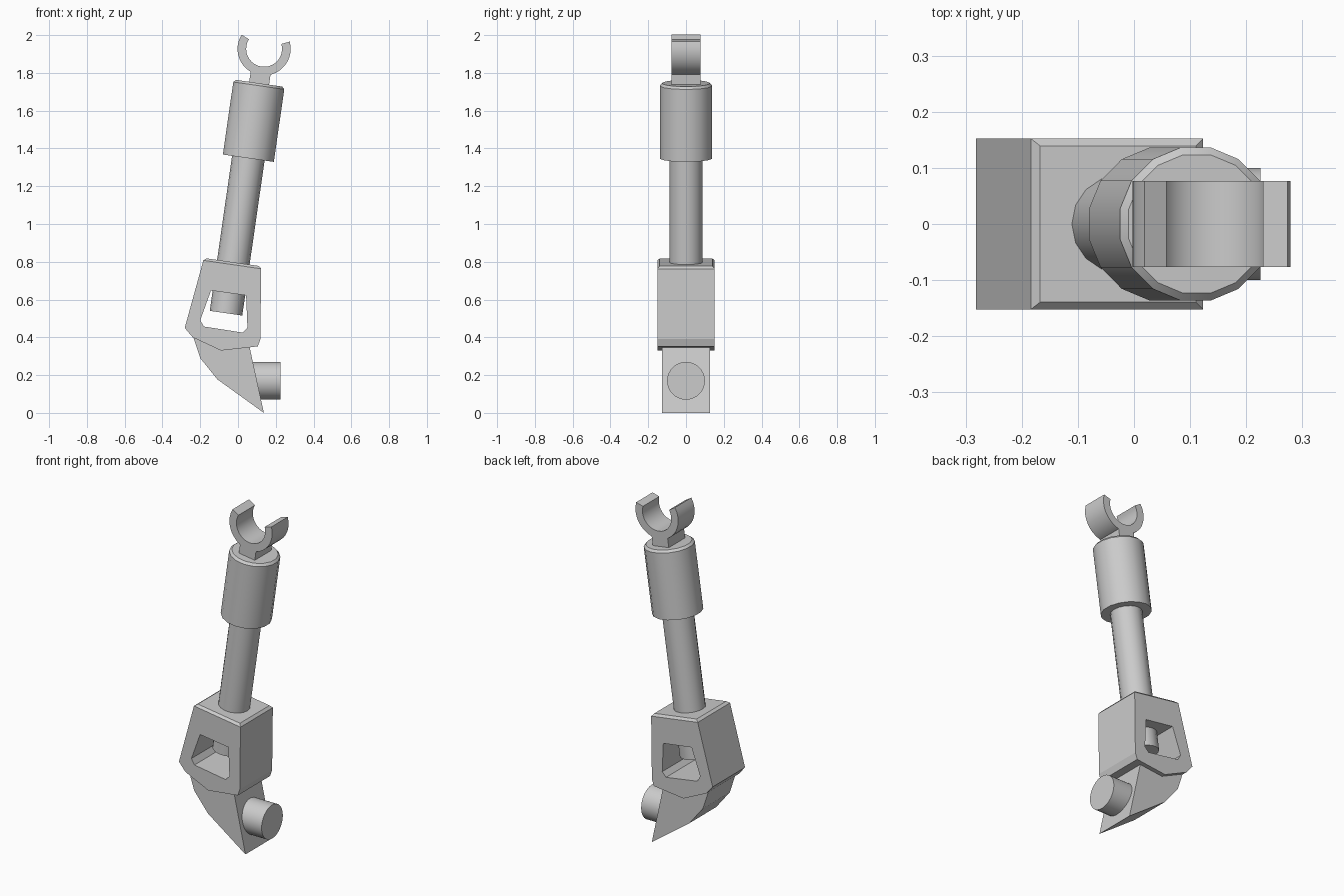
import bpy, bmesh
from math import radians, sin, cos, pi
from mathutils import Matrix

if "Cube" in bpy.data.objects:
    bpy.data.objects.remove(bpy.data.objects["Cube"])

# Leaning axis of the shaft: origin on the top of the head block
LEAN = Matrix.Translation((-0.025, 0, 0.795)) @ Matrix.Rotation(radians(8.2), 4, 'Y')


def finish(name, bm, matrix=None, smooth=False):
    bmesh.ops.recalc_face_normals(bm, faces=bm.faces)
    if matrix:
        bm.transform(matrix)
    mesh = bpy.data.meshes.new(name)
    bm.to_mesh(mesh)
    bm.free()
    ob = bpy.data.objects.new(name, mesh)
    bpy.context.collection.objects.link(ob)
    if smooth:
        bpy.ops.object.select_all(action='DESELECT')
        ob.select_set(True)
        bpy.context.view_layer.objects.active = ob
        bpy.ops.object.shade_smooth_by_angle(angle=radians(30))
    return ob


def bevel_top(bm, amount):
    # Chamfer the rim of the uppermost face
    bm.faces.ensure_lookup_table()
    bm.normal_update()
    top = max(bm.faces, key=lambda f: f.calc_center_median().z)
    bmesh.ops.bevel(bm, geom=list(top.edges), offset=amount, segments=1,
                    affect='EDGES', profile=0.5)


def extrude_profile(name, points, half, matrix=None, smooth=False, bevel=0):
    # Extrude an x/z outline symmetrically along y
    bm = bmesh.new()
    face = bm.faces.new([bm.verts.new((x, -half, z)) for x, z in points])
    ext = bmesh.ops.extrude_face_region(bm, geom=[face])['geom']
    verts = [g for g in ext if isinstance(g, bmesh.types.BMVert)]
    bmesh.ops.translate(bm, verts=verts, vec=(0, 2 * half, 0))
    bmesh.ops.recalc_face_normals(bm, faces=bm.faces)
    if bevel:
        bevel_top(bm, bevel)
    return finish(name, bm, matrix, smooth)


def cylinder(name, radius, z0, z1, sides, matrix, turn=0, bevel=0):
    bm = bmesh.new()
    bmesh.ops.create_cone(bm, cap_ends=True, segments=sides, radius1=radius,
                          radius2=radius, depth=z1 - z0,
                          matrix=Matrix.Translation((0, 0, (z0 + z1) / 2))
                          @ Matrix.Rotation(turn, 4, 'Z'))
    if bevel:
        bevel_top(bm, bevel)
    return finish(name, bm, matrix, True)


# Head block with a window cut through it
block = extrude_profile("head_block", [
    (-0.18, 0.82), (0.123, 0.776), (0.118, 0.39), (0.105, 0.352),
    (-0.09, 0.33), (-0.24, 0.40), (-0.282, 0.45)], 0.152, bevel=0.013)
cutter = extrude_profile("window_cutter", [
    (-0.143, 0.648), (0.043, 0.622), (0.05, 0.452), (0.025, 0.425),
    (-0.18, 0.457), (-0.20, 0.49)], 0.3)
cutter.hide_render = True
cut = block.modifiers.new("window", 'BOOLEAN')
cut.operation = 'DIFFERENCE'
cut.solver = 'EXACT'
cut.object = cutter
bpy.context.view_layer.objects.active = block
bpy.ops.object.modifier_apply(modifier=cut.name)
bpy.data.objects.remove(cutter)

# Pointed foot and its round stub
extrude_profile("pointed_foot", [
    (-0.236, 0.40), (-0.2, 0.29), (-0.11, 0.178), (0.137, 0.0),
    (0.06, 0.355), (-0.09, 0.40)], 0.126)
cylinder("side_stub", 0.1, 0.05, 0.225, 32,
         Matrix.Translation((0, 0, 0.17)) @ Matrix.Rotation(pi / 2, 4, 'Y'))

# Shaft and sleeve
cylinder("shaft", 0.087, -0.27, 0.60, 16, LEAN)
cylinder("sleeve", 0.139, 0.559, 0.96, 16, LEAN, turn=pi / 16, bevel=0.013)

# Open clamp ring on a short stem
start, end, n = radians(156), radians(384), 20
arc = [start + (end - start) * i / n for i in range(n + 1)]
outline = [(0.141 * cos(a), 1.144 + 0.141 * sin(a)) for a in arc]
outline += [(0.095 * cos(a), 1.144 + 0.095 * sin(a)) for a in reversed(arc)]
extrude_profile("clamp_ring", outline, 0.077, LEAN, smooth=True)
extrude_profile("clamp_stem", [(-0.053, 0.94), (0.053, 0.94),
                               (0.053, 1.035), (-0.053, 1.035)], 0.077, LEAN)
